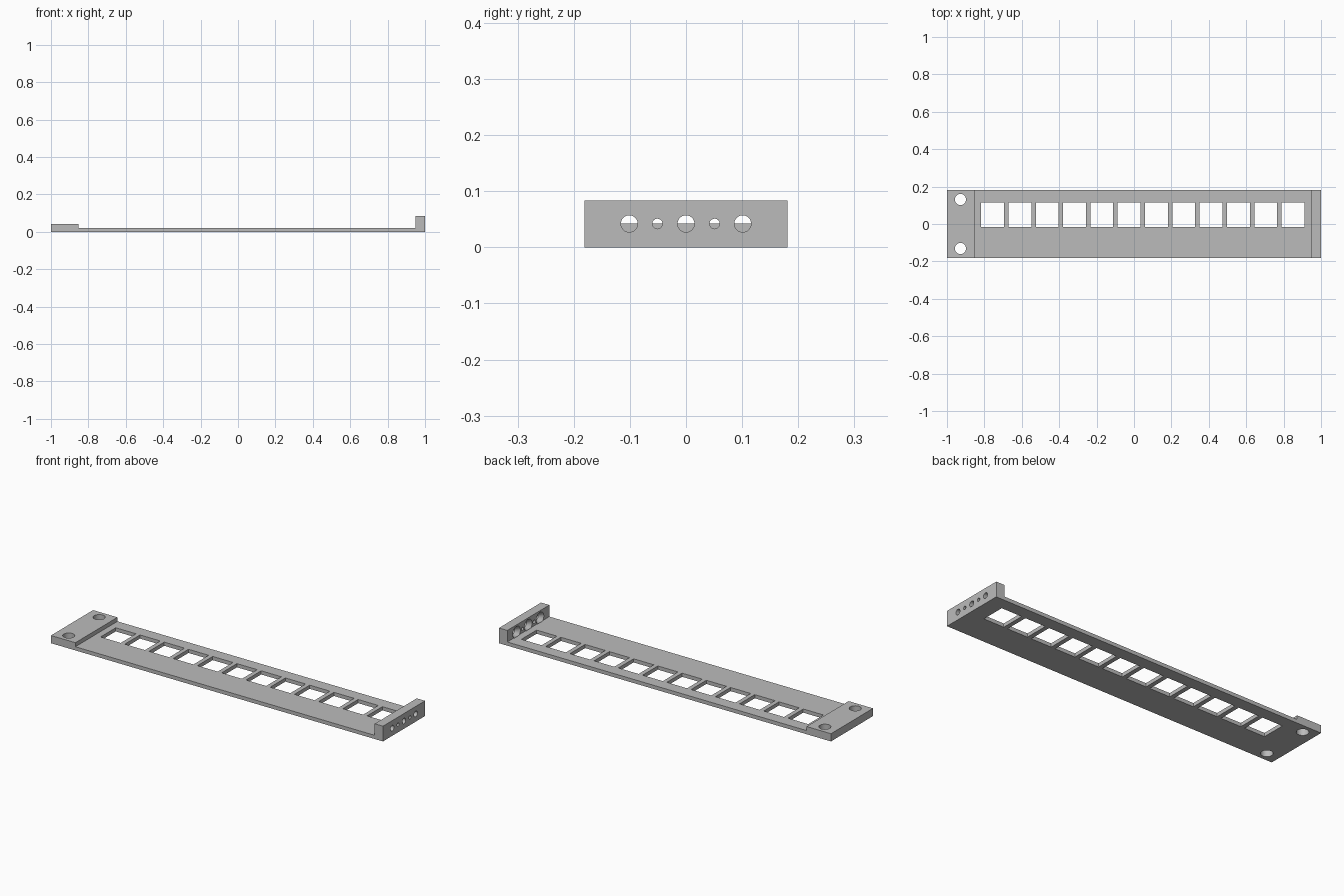
import bpy, bmesh, math
from mathutils import Matrix, Vector

cube = bpy.data.objects.get("Cube")
if cube:
    bpy.data.objects.remove(cube, do_unlink=True)

grey = bpy.data.materials.new("plain grey")
grey.use_nodes = True
colour = (0.5, 0.5, 0.5, 1)
grey.diffuse_color = colour
grey.node_tree.nodes["Principled BSDF"].inputs["Base Color"].default_value = colour

HALF_Y = 0.181
PLATE_Z, PAD_Z, WALL_Z = 0.02, 0.042, 0.083
PAD_X, WALL_X = -0.853, 0.95


def make_object(name, bm):
    mesh = bpy.data.meshes.new(name)
    bm.to_mesh(mesh)
    bm.free()
    mesh.materials.append(grey)
    obj = bpy.data.objects.new(name, mesh)
    bpy.context.collection.objects.link(obj)
    return obj


def add_box(bm, low, high):
    low, high = Vector(low), Vector(high)
    place = Matrix.Translation((low + high) / 2) @ Matrix.Diagonal((*(high - low), 1))
    bmesh.ops.create_cube(bm, size=1, matrix=place)


def add_cone(bm, centre, r1, r2, depth, along_x=False):
    turn = Matrix.Rotation(math.pi / 2, 4, "Y") if along_x else Matrix()
    bmesh.ops.create_cone(bm, cap_ends=True, segments=32, radius1=r1, radius2=r2,
                          depth=depth, matrix=Matrix.Translation(centre) @ turn)


# Side profile extruded across the width: pad, thin plate and end wall
bm = bmesh.new()
profile = [(-1, 0), (1, 0), (1, WALL_Z), (WALL_X, WALL_Z), (WALL_X, PLATE_Z),
           (PAD_X, PLATE_Z), (PAD_X, PAD_Z), (-1, PAD_Z)]
face = bm.faces.new([bm.verts.new((x, -HALF_Y, z)) for x, z in profile])
swept = bmesh.ops.extrude_face_region(bm, geom=[face])["geom"]
bmesh.ops.translate(bm, vec=(0, 2 * HALF_Y, 0),
                    verts=[v for v in swept if isinstance(v, bmesh.types.BMVert)])
bmesh.ops.recalc_face_normals(bm, faces=bm.faces)
bracket = make_object("slotted_bracket", bm)

# Row of windows and the two pad holes
holes = bmesh.new()
for i in range(12):
    x = -0.817 + i * 0.146
    add_box(holes, (x, -0.016, -0.1), (x + 0.122, 0.115, 0.1))
for y in (-0.131, 0.131):
    add_cone(holes, (-0.928, y, 0), 0.03, 0.03, 0.2)

# Holes through the end wall
for y, r in ((-0.101, 0.015), (-0.051, 0.009), (0, 0.015), (0.051, 0.009), (0.101, 0.015)):
    add_cone(holes, (0.985, y, PAD_Z), r, r, 0.1, True)

# Countersinks on the inner face of the wall
sinks = bmesh.new()
for y in (-0.101, 0, 0.101):
    add_cone(sinks, (WALL_X + 0.01, y, PAD_Z), 0.034, 0.0152, 0.024, True)

for name, bm in (("hole_cutter", holes), ("countersink_cutter", sinks)):
    cutter = make_object(name, bm)
    cutter.hide_render = True
    cutter.hide_viewport = True
    cut = bracket.modifiers.new(name, "BOOLEAN")
    cut.operation = "DIFFERENCE"
    cut.solver = "EXACT"
    cut.object = cutter

# Smooth hole walls, crisp edges
bpy.context.view_layer.objects.active = bracket
bracket.select_set(True)
for modifier in list(bracket.modifiers):
    bpy.ops.object.modifier_apply(modifier=modifier.name)
for name in ("hole_cutter", "countersink_cutter"):
    bpy.data.objects.remove(bpy.data.objects[name], do_unlink=True)
bpy.ops.object.shade_smooth_by_angle(angle=math.radians(30))
